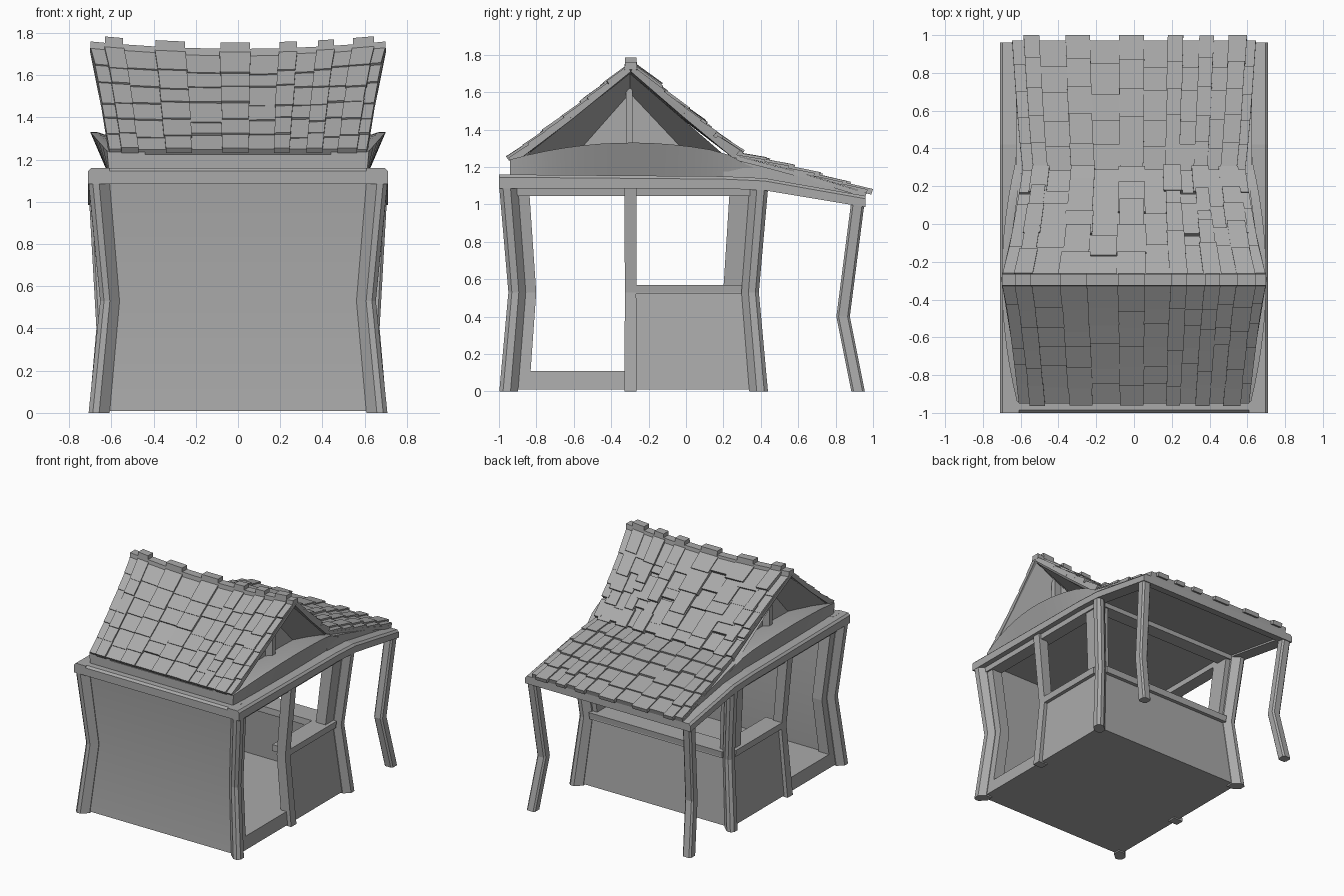
import bpy, bmesh, random
from mathutils import Vector

random.seed(4)
cube = bpy.data.objects.get("Cube")
if cube:
    bpy.data.objects.remove(cube)

grey = bpy.data.materials.new("plain grey")
grey.use_nodes = True
COLOR = (0.4, 0.4, 0.4, 1)
grey.diffuse_color = COLOR
grey.node_tree.nodes["Principled BSDF"].inputs["Base Color"].default_value = COLOR


def add_loft(bm, rings):
    """Closed solid through matching rings of points."""
    loops = [[bm.verts.new(p) for p in ring] for ring in rings]
    n = len(loops[0])
    for a, b in zip(loops, loops[1:]):
        for i in range(n):
            j = (i + 1) % n
            bm.faces.new((a[i], a[j], b[j], b[i]))
    bm.faces.new(loops[0])
    bm.faces.new(loops[-1])


def finish(name, bm, smooth=False):
    bmesh.ops.recalc_face_normals(bm, faces=bm.faces[:])
    mesh = bpy.data.meshes.new(name)
    bm.to_mesh(mesh)
    bm.free()
    mesh.materials.append(grey)
    obj = bpy.data.objects.new(name, mesh)
    bpy.context.collection.objects.link(obj)
    if smooth:
        bpy.context.view_layer.objects.active = obj
        bpy.ops.object.select_all(action='DESELECT')
        obj.select_set(True)
        bpy.ops.object.shade_smooth_by_angle(angle=0.6)
    return obj


def loft(name, rings, smooth=False):
    bm = bmesh.new()
    add_loft(bm, rings)
    return finish(name, bm, smooth)


def pair(name, rings, smooth=False):
    """The part on the left (+x) and its mirror image on the right."""
    loft("left_" + name, rings, smooth)
    loft("right_" + name, [[(-p[0], p[1], p[2]) for p in r] for r in rings], smooth)


def pinch(x, y, z):
    """The hut narrows at waist height."""
    f = max(0, 1 - abs(z - 0.53) / 0.55)
    return (x * (1 - 0.08 * f), -0.28 + (y + 0.28) * (1 - 0.07 * f), z)


def rect(x0, x1, y0, y1, c=0):
    if not c:
        return [(x0, y0), (x1, y0), (x1, y1), (x0, y1)]
    return [(x0 + c, y0), (x1 - c, y0), (x1, y0 + c), (x1, y1 - c),
            (x1 - c, y1), (x0 + c, y1), (x0, y1 - c), (x0, y0 + c)]


def corner(y, inward):
    """Corner post section, chamfered towards both adjoining walls."""
    shape = [(0.02, 0), (0.05, 0), (0.1, 0.045), (0.1, 0.1), (0.045, 0.1), (0, 0.06), (0, 0.02)]
    return [(0.71 - dx, y + inward * dy) for dx, dy in shape]


def upright(section, z0, z1):
    levels = [z0] + ([0.53] if z0 < 0.53 < z1 else []) + [z1]
    return [[pinch(x, y, z) for x, y in section] for z in levels]


def beam(x0, x1, stations, c=0.0):
    """Beam along y, top edges chamfered by c; stations are (y, bottom, top)."""
    if c:
        return [[(x0, y, a), (x1, y, a), (x1, y, b - c), (x1 - c, y, b), (x0, y, b)] for y, a, b in stations]
    return [[(x0, y, a), (x1, y, a), (x1, y, b), (x0, y, b)] for y, a, b in stations]


# Hut body: floor, posts, walls and sills
loft("floor", upright(rect(-0.66, 0.66, -0.95, 0.39), 0.01, 0.11))
loft("front_wall", upright(rect(-0.62, 0.62, -0.95, -0.86), 0.01, 1.1), True)
loft("back_half_wall", upright(rect(-0.62, 0.62, 0.33, 0.39), 0.01, 0.52))
loft("back_sill", upright(rect(-0.62, 0.62, 0.24, 0.42), 0.52, 0.57))
loft("back_lintel", upright(rect(-0.62, 0.62, 0.28, 0.39), 1.055, 1.1))
pair("front_post", upright(corner(-1, 1), 0, 1.11))
pair("back_post", upright(corner(0.44, -1), 0, 1.1))
pair("middle_post", upright(rect(0.61, 0.69, -0.33, -0.265), 0, 1.1))
pair("front_jamb", upright(rect(0.57, 0.66, -0.93, -0.84), 0.05, 1.1))
pair("back_jamb", upright(rect(0.57, 0.66, 0.235, 0.38), 0.05, 1.1))
pair("side_half_wall", upright(rect(0.6, 0.66, -0.28, 0.36), 0.01, 0.52))
pair("side_sill", upright(rect(0.53, 0.69, -0.28, 0.34), 0.52, 0.57))
pair("side_lintel", upright(rect(0.57, 0.67, -0.93, 0.36), 1.045, 1.1))

# Top beams, ceiling and the slabs that carry the roofs
pair("side_beam", beam(0.61, 0.71, [(-1, 1.085, 1.16), (0.2, 1.085, 1.15), (0.42, 1.075, 1.14),
                                    (0.96, 0.985, 1.045)], 0.015))
loft("front_beam", beam(-0.65, 0.65, [(-1, 1.085, 1.145), (-0.985, 1.085, 1.16), (-0.88, 1.085, 1.16)]))
loft("porch_beam", beam(-0.65, 0.65, [(0.89, 0.997, 1.055), (0.96, 0.985, 1.045)]))
loft("ceiling", beam(-0.65, 0.65, [(-0.95, 1.09, 1.13), (0.4, 1.09, 1.13)]))
loft("roof_base", beam(-0.6, 0.6, [(-0.94, 1.12, 1.225), (0.27, 1.12, 1.25)]))
loft("porch_roof_slab", beam(-0.625, 0.625, [(0.2, 1.11, 1.255), (0.4, 1.09, 1.205), (0.955, 1.0, 1.055)]))

# Crooked porch posts
pair("porch_post", [[(cx + x, cy + y, z) for x, y in rect(-0.036, 0.036, -0.036, 0.036, 0.012)]
                    for cx, cy, z in ((0.67, 0.92, 0), (0.635, 0.84, 0.4), (0.67, 0.92, 1.02))])

# Curved skirts flaring out under the gables and sloping back inside them
rings = []
for i in range(15):
    y = -0.94 + 1.36 * i / 14
    g = max(0, 1 - ((y + 0.29) / 0.65) ** 2)
    top = 1.24 + 0.09 * g - max(0, y - 0.2) * 0.3
    rings.append([(0.44, y, 1.12), (0.61, y, 1.12), (0.62 + 0.08 * g, y, top),
                  (0.585 + 0.08 * g, y, top), (0.44, y, top - 0.07 * g)])
pair("gable_skirt", rings, True)

# Recessed gables: back wall, king post and funnel-shaped soffits under the slopes
triangle = [(-0.86, 1.2), (0.24, 1.2), (-0.3, 1.67)]
pair("gable_wall", [[(x, y, z) for y, z in triangle] for x in (0.42, 0.46)])
pair("king_post", [[(x, y, z) for x, y in rect(0.45, 0.52, -0.32, -0.285)] for z in (1.2, 1.62)])
for side, foot, inner in (("front", -0.87, -0.6), ("back", 0.22, 0.02)):
    pair(side + "_gable_soffit", [[(0.61, foot, 1.25), (0.45, foot, 1.25), (0.45, inner, 1.25)],
                                  [(0.68, -0.3, 1.7), (0.45, -0.3, 1.67), (0.45, -0.3, 1.59)]])


# Sagging roof surfaces; u runs across, t runs down from the top edge
def slope(y0, z0, w0, y1, z1, w1, sag, dip):
    def surface(u, t):
        w = w0 + (w1 - w0) * t ** 0.8
        z = z0 + (z1 - z0) * t - sag * (1 - t) * (1 - u * u) - dip * 4 * t * (1 - t)
        return Vector((u * w, y0 + (y1 - y0) * t, z))
    return surface


COLUMNS = [-1, -0.9, -0.78, -0.56, -0.36, -0.12, 0.08, 0.28, 0.4, 0.54, 0.65, 0.78, 0.92, 1]


def patch(surface, corners, heights):
    """Eight-cornered solid resting on a surface."""
    p = [surface(u, t) for u, t in corners]
    n = (p[2] - p[0]).cross(p[3] - p[1]).normalized()
    n *= 1 if n.z > 0 else -1
    return [p, [q + n * h for q, h in zip(p, heights)]]


def roof(name, surface, rows, jitter, lift, tilt, overhang):
    # Boarding under the tiles
    bm = bmesh.new()
    steps = [i / 4 - 1 for i in range(9)]
    for u0, u1 in zip(steps, steps[1:]):
        for t0, t1 in zip((0, 0.5), (0.5, 1)):
            add_loft(bm, patch(surface, [(u0, t0), (u1, t0), (u1, t1), (u0, t1)], [-0.025] * 4))
    finish(name + "_boards", bm)
    # Uneven tiles, every other column raised
    bm = bmesh.new()
    for c, (u0, u1) in enumerate(zip(COLUMNS, COLUMNS[1:])):
        for r in range(rows):
            raised = c % 2
            a = r / rows
            b = (r + 1) / rows + overhang * raised
            if r < rows - 1:
                b += random.uniform(-jitter, jitter) + 0.02
            d = random.uniform(0, jitter) * 0.3
            h = 0.011 + lift * raised + random.uniform(0, jitter) * 0.2
            corners = [(max(-1, u0 - d), a), (min(1, u1 + d), a), (min(1, u1 + d), b), (max(-1, u0 - d), b)]
            add_loft(bm, patch(surface, corners, [h - tilt, h - tilt, h + tilt, h + tilt]))
    finish(name + "_tiles", bm)


roof("front_roof", slope(-0.31, 1.73, 0.7, -0.94, 1.235, 0.61, 0.035, 0.008), 6, 0.025, 0.012, 0.004, 0.008)
roof("back_roof", slope(-0.28, 1.73, 0.7, 0.27, 1.265, 0.59, 0.035, 0.005), 5, 0.07, 0.014, 0.007, 0.03)
roof("porch_roof", slope(0.25, 1.265, 0.585, 0.965, 1.06, 0.645, 0, -0.008), 5, 0.02, 0.011, 0.007, 0.035)

# Uneven ridge caps
bm = bmesh.new()
for c, (u0, u1) in enumerate(zip(COLUMNS, COLUMNS[1:])):
    ends = []
    for u in (u0, u1):
        z = 1.705 + 0.035 * u * u
        top = z + (0.05 if c % 2 else 0.02)
        ends.append([(u * 0.7, y, h) for y, h in ((-0.33, z - 0.02), (-0.26, z - 0.02), (-0.265, top), (-0.325, top))])
    add_loft(bm, ends)
finish("ridge_caps", bm)
